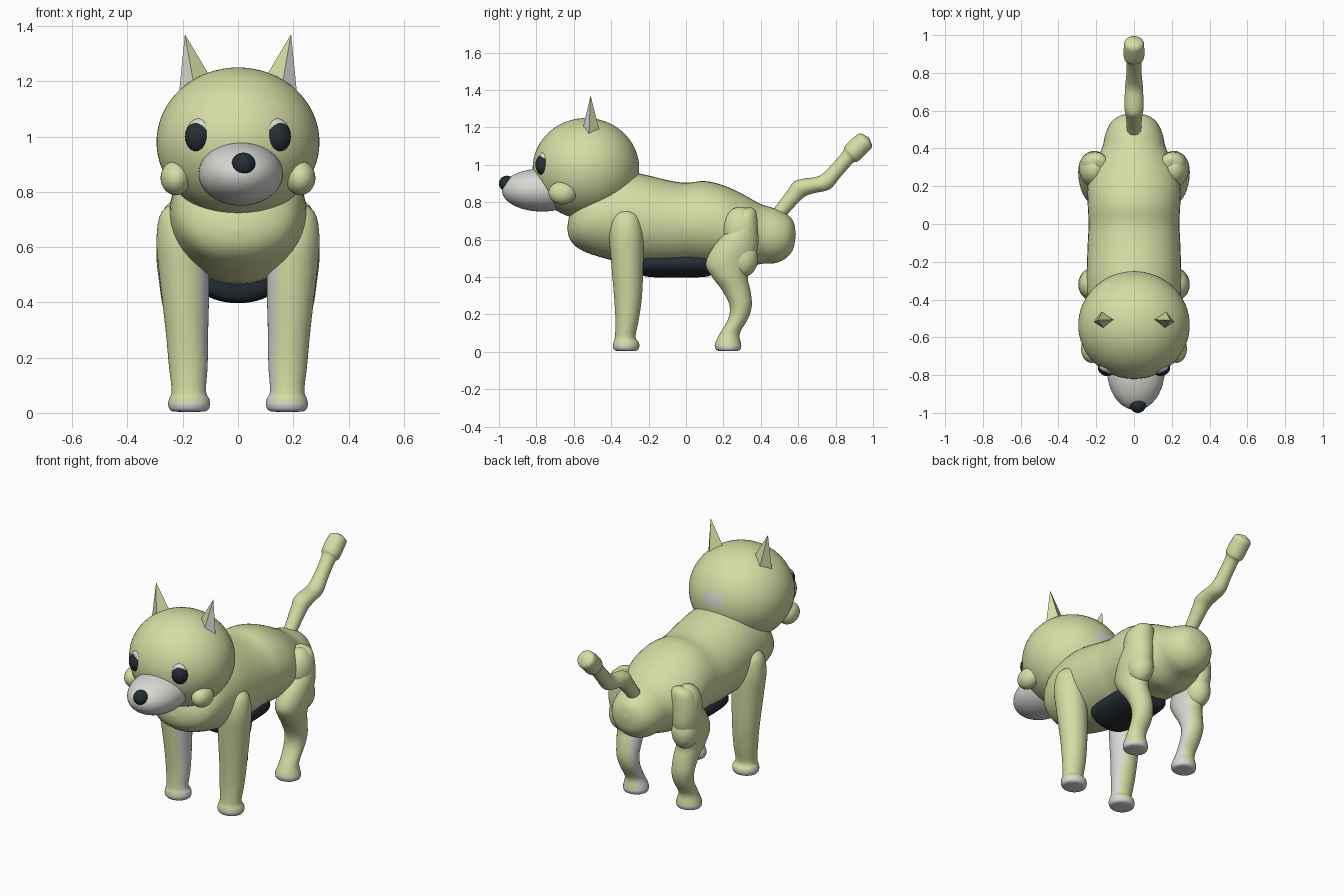
import bpy, bmesh, math
from mathutils import Vector

if "Cube" in bpy.data.objects:
    bpy.data.objects.remove(bpy.data.objects["Cube"])


def material(name, rgb):
    m = bpy.data.materials.new(name)
    m.use_nodes = True
    m.diffuse_color = (*rgb, 1)
    m.node_tree.nodes["Principled BSDF"].inputs["Base Color"].default_value = (*rgb, 1)
    return m


FUR = material("pale_green_fur", (0.67, 0.72, 0.37))
WHITE = material("soft_white", (0.68, 0.68, 0.65))
DARK = material("near_black", (0.018, 0.028, 0.035))
X, Y, Z = Vector((1, 0, 0)), Vector((0, 1, 0)), Vector((0, 0, 1))


def finish(name, bm, mats, rule=None, smooth=True):
    """Turn a bmesh into an object, colouring faces by a rule."""
    bmesh.ops.recalc_face_normals(bm, faces=bm.faces)
    for f in bm.faces:
        f.smooth = smooth
        if rule:
            f.material_index = rule(f.calc_center_median(), f.normal)
    mesh = bpy.data.meshes.new(name)
    bm.to_mesh(mesh)
    bm.free()
    for m in mats:
        mesh.materials.append(m)
    ob = bpy.data.objects.new(name, mesh)
    bpy.context.collection.objects.link(ob)
    return ob


def ellipsoid(name, centre, radii, mats, rule=None, segs=48):
    bm = bmesh.new()
    bmesh.ops.create_uvsphere(bm, u_segments=segs, v_segments=segs // 2, radius=1)
    for v in bm.verts:
        v.co = Vector(c + r * k for c, r, k in zip(centre, radii, v.co))
    return finish(name, bm, mats, rule)


def spline(rows, steps=4):
    """Smoothly interpolate rows of numbers."""
    rows = [Vector(r) for r in rows]
    out = []
    for i in range(len(rows) - 1):
        a, b = rows[max(i - 1, 0)], rows[i]
        c, d = rows[i + 1], rows[min(i + 2, len(rows) - 1)]
        for k in range(steps):
            t = k / steps
            out.append(b + (c - a) * (t / 2) + (a * 2 - b * 5 + c * 4 - d) * (t * t / 2)
                       + (b * 3 - a - c * 3 + d) * (t ** 3 / 2))
    return out + [rows[-1]]


def loft(name, rows, u, v, mats, rule=None, sides=40):
    """Skin elliptical rings given as (x, y, z, radius along u, radius along v)."""
    bm = bmesh.new()
    rings = []
    for x, y, z, ru, rv in spline(rows):
        ring = []
        for k in range(sides):
            a = math.tau * k / sides
            ring.append(bm.verts.new(Vector((x, y, z)) + u * max(ru, .002) * math.cos(a)
                                     + v * max(rv, .002) * math.sin(a)))
        rings.append(ring)
    for p, q in zip(rings, rings[1:]):
        for k in range(sides):
            n = (k + 1) % sides
            bm.faces.new((p[k], p[n], q[n], q[k]))
    bm.faces.new(rings[0])
    bm.faces.new(rings[-1])
    return finish(name, bm, mats, rule)


# Body: y, centre height, half width, half height
body = [(-.635, .66, .0, .0), (-.62, .67, .1, .07), (-.57, .69, .19, .14),
        (-.47, .72, .235, .21), (-.3, .715, .25, .245), (-.1, .69, .245, .228),
        (0, .686, .24, .218), (.1, .688, .245, .225), (.2, .675, .245, .215),
        (.3, .645, .22, .2), (.4, .63, .17, .16), (.48, .62, .15, .145),
        (.54, .62, .12, .115), (.575, .625, .07, .07), (.587, .63, 0, 0)]
loft("body", [(0, y, z, w, h) for y, z, w, h in body], X, Z, [FUR])

# Dark underside patch
belly = [(-.25, 0, 0), (-.24, .1, .055), (-.2, .14, .074), (-.05, .15, .078),
         (.1, .14, .074), (.14, .1, .055), (.15, 0, 0)]
loft("belly_patch", [(0, y, .475, w, h) for y, w, h in belly], X, Z, [DARK])

# Tail: y, height, radius
tail = [(.44, .68, .04), (.5, .745, .038), (.575, .835, .044), (.61, .872, .05),
        (.66, .888, .05), (.74, .905, .046), (.8, .965, .04), (.865, 1.04, .041),
        (.885, 1.06, .054), (.935, 1.108, .054), (.965, 1.132, .046), (.98, 1.143, 0)]
loft("tail", [(0, y, z, r, r) for y, z, r in tail], X, Vector((0, -.65, .76)), [FUR])

# Head with a pale spot at the back
ellipsoid("head", (0, -.535, .98), (.295, .285, .27), [FUR, WHITE],
          lambda c, n: int(c.y > -.4 and abs(c.x) < .045 and abs(c.z - 1.02) < .045), 64)
ellipsoid("muzzle", (.01, -.77, .865), (.153, .215, .115), [WHITE])
ellipsoid("nose", (.02, -.958, .9), (.043, .042, .042), [DARK], segs=24)

FRONT_LEG = [(.2, -.32, .77, 0, 0), (.21, -.32, .73, .065, .065), (.21, -.32, .63, .085, .09),
             (.195, -.315, .5, .09, .087), (.185, -.31, .3, .077, .075),
             (.18, -.315, .17, .07, .062), (.178, -.325, .08, .062, .055),
             (.177, -.32, .05, .073, .068), (.177, -.32, .025, .075, .07),
             (.177, -.32, .006, .06, .055), (.177, -.32, .004, 0, 0)]
HIND_LEG = [(.19, .34, .775, 0, 0), (.2, .325, .75, .06, .05), (.21, .3, .65, .08, .085),
            (.21, .265, .56, .085, .12), (.205, .23, .47, .08, .125),
            (.2, .235, .4, .075, .095), (.19, .268, .33, .07, .076),
            (.185, .292, .25, .065, .06), (.18, .28, .18, .06, .053),
            (.18, .235, .1, .055, .053), (.178, .225, .05, .068, .068),
            (.178, .225, .025, .072, .07), (.178, .225, .006, .06, .055),
            (.178, .225, .004, 0, 0)]

for s, side in ((1, "left"), (-1, "right")):
    # Legs, white on the inside and around the toes
    def leg_rule(c, n):
        return int((n.x * s < -.62 and c.z < .52) or c.z < .035)

    for part, rows in (("front_leg", FRONT_LEG), ("hind_leg", HIND_LEG)):
        loft(f"{side}_{part}", [(x * s, y, z, a, b) for x, y, z, a, b in rows],
             X, Y, [FUR, WHITE], leg_rule)
    ellipsoid(f"{side}_hip", (.21 * s, .29, .655), (.08, .095, .12), [FUR])
    ellipsoid(f"{side}_thigh", (.21 * s, .305, .5), (.075, .08, .1), [FUR])

    # Face
    ellipsoid(f"{side}_cheek", (.225 * s, -.66, .85), (.055, .075, .062), [FUR])
    ellipsoid(f"{side}_eye_white", (.132 * s, -.758, 1.012), (.054, .037, .056), [WHITE])
    ellipsoid(f"{side}_eye", (.142 * s, -.76, 1.0), (.049, .045, .058), [DARK, WHITE],
              lambda c, n: int((c.z - 1) - (c.x * s - .142) * .7 > .047))

    # Small chest marking
    ellipsoid(f"{side}_chest_bump", (.155 * s, -.54, .688), (.035, .045, .035), [FUR], segs=24)
    ellipsoid(f"{side}_chest_spot", (.155 * s, -.57, .677), (.012, .02, .022), [DARK], segs=16)

    # Pointed ear with a white front face
    bm = bmesh.new()
    base = [(.215, -.52, 1.14), (.155, -.56, 1.16), (.085, -.505, 1.19), (.165, -.455, 1.15)]
    ring = [bm.verts.new((x * s, y, z)) for x, y, z in base]
    tip = bm.verts.new((.192 * s, -.51, 1.37))
    for k in range(4):
        bm.faces.new((ring[k], ring[(k + 1) % 4], tip))
    bm.faces.new(ring)
    finish(f"{side}_ear", bm, [FUR, WHITE],
           lambda c, n: int(n.y < -.3 and n.x * s > 0 and n.z > -.5), smooth=False)
